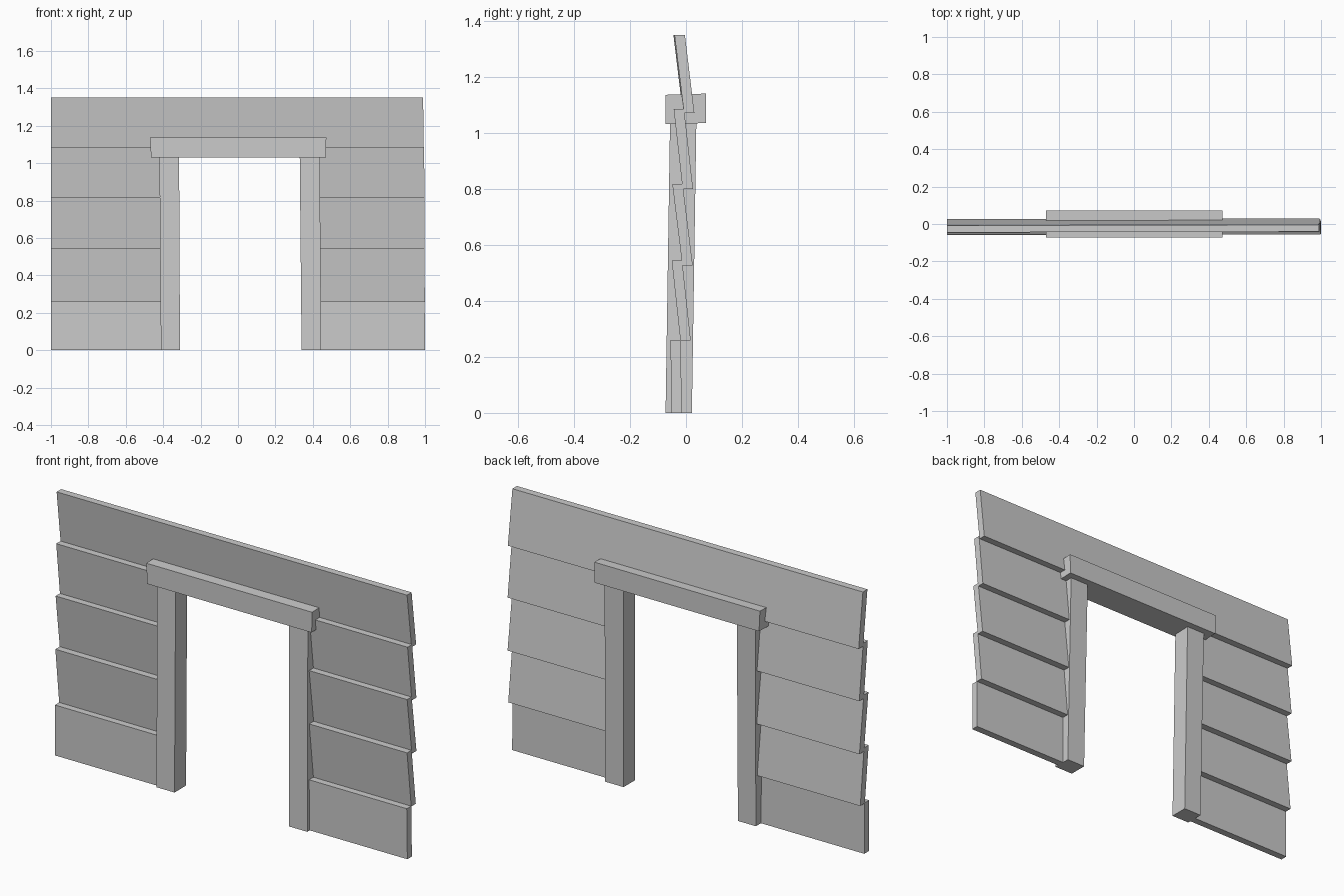
import bpy, bmesh

if "Cube" in bpy.data.objects:
    bpy.data.objects.remove(bpy.data.objects["Cube"])


def prism(name, bottom, top):
    """Six-sided block from two rectangles: (x0, x1, y0, y1, z)."""
    bm = bmesh.new()
    rings = []
    for x0, x1, y0, y1, z in (bottom, top):
        rings.append([bm.verts.new(p) for p in
                      ((x0, y0, z), (x1, y0, z), (x1, y1, z), (x0, y1, z))])
    lo, hi = rings
    bm.faces.new(lo[::-1])
    bm.faces.new(hi)
    for i in range(4):
        j = (i + 1) % 4
        bm.faces.new((lo[i], lo[j], hi[j], hi[i]))
    mesh = bpy.data.meshes.new(name)
    bm.to_mesh(mesh)
    bm.free()
    ob = bpy.data.objects.new(name, mesh)
    bpy.context.collection.objects.link(ob)
    return ob


def plank(name, x0, x1, profile, right_bot, right_top):
    zb, zt, yb, yt = profile
    t = 0.037
    end_b, end_t = (right_bot, right_top) if x1 is None else (x1, x1)
    ob = prism(name, (x0, end_b, yb, yb + t, zb), (x0, end_t, yt, yt + t, zt))
    # the left end sits slightly further forward
    for v in ob.data.vertices:
        if v.co.x < 0:
            v.co.y -= 0.004
    return ob


# Overlapping siding: bottom z, top z, front y at bottom, front y at top
rows = [
    (0.00, 0.26, -0.053, -0.055),
    (0.258, 0.545, -0.020, -0.051),
    (0.527, 0.818, -0.013, -0.049),
    (0.80, 1.085, -0.012, -0.044),
]
for i, row in enumerate(rows):
    plank(f"left_plank_{i + 1}", -1.0, -0.40, row, 0, 0)
    plank(f"right_plank_{i + 1}", 0.42, None, row, 1.0 - 0.001 * i, 0.998 - 0.001 * i)
plank("top_plank", -1.0, None, (1.07, 1.35, -0.007, -0.041), 0.992, 0.99)

# Door posts, leaning slightly
prism("left_post", (-0.412, -0.31, -0.073, 0.021, 0), (-0.42, -0.315, -0.057, 0.037, 1.04))
prism("right_post", (0.34, 0.445, -0.073, 0.021, 0), (0.33, 0.437, -0.057, 0.037, 1.04))

# Lintel across the opening
lintel = prism("lintel", (-0.465, 0.47, -0.073, 0.071, 1.033), (-0.47, 0.472, -0.073, 0.071, 1.138))
for v in lintel.data.vertices:
    v.co.z += 0.03 * v.co.y
